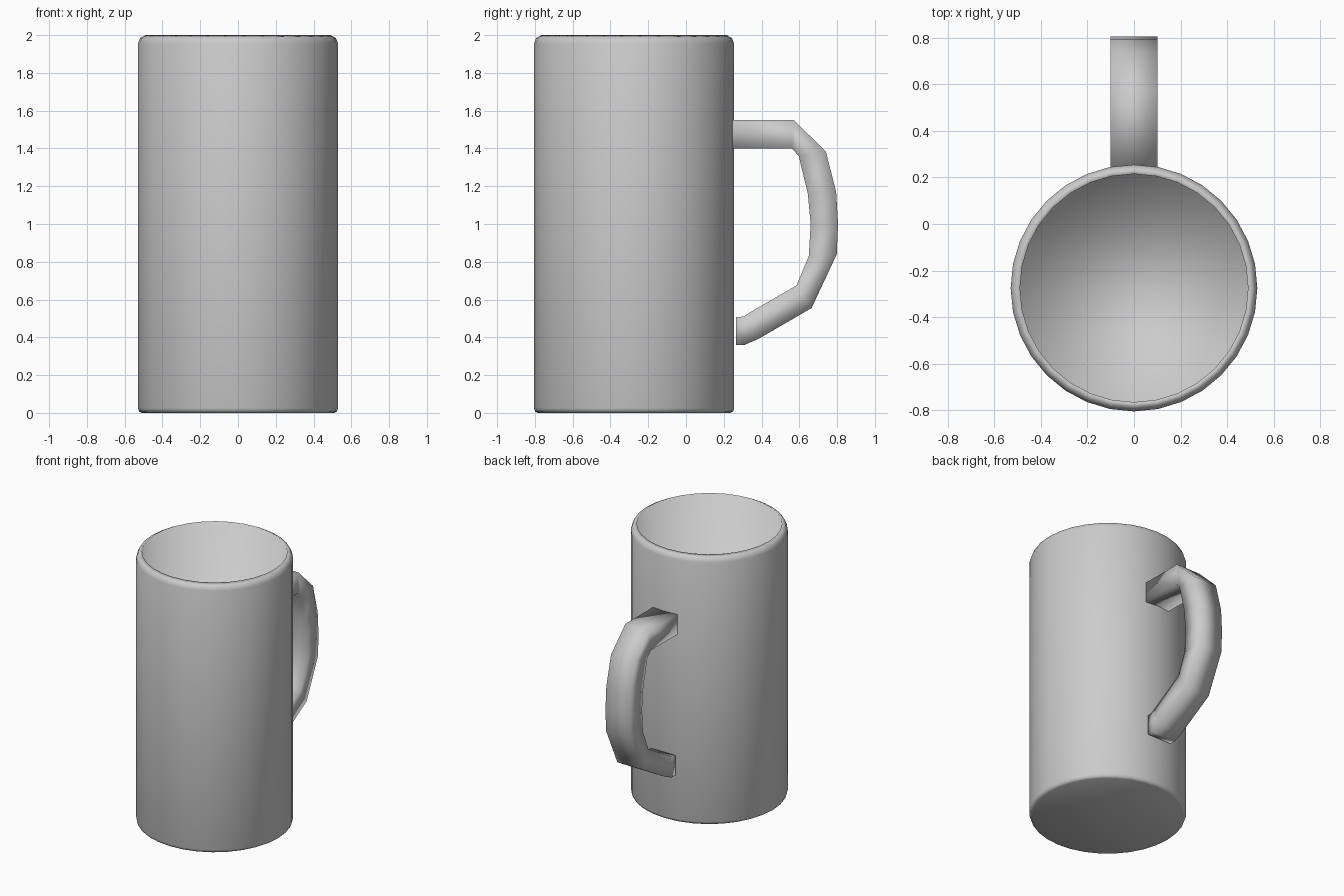
import bpy, bmesh
from math import sin, cos, tau

if "Cube" in bpy.data.objects:
    bpy.data.objects.remove(bpy.data.objects["Cube"])

CENTRE_Y = -0.275
SIDES = 32


def finish(name, bm):
    bmesh.ops.recalc_face_normals(bm, faces=bm.faces)
    for f in bm.faces:
        f.smooth = True
    mesh = bpy.data.meshes.new(name)
    bm.to_mesh(mesh)
    bm.free()
    obj = bpy.data.objects.new(name, mesh)
    bpy.context.collection.objects.link(obj)
    return obj


def loft(name, rings):
    """Skin a list of closed vertex rings and cap both ends."""
    bm = bmesh.new()
    loops = [[bm.verts.new(p) for p in ring] for ring in rings]
    for a, b in zip(loops, loops[1:]):
        n = len(a)
        for i in range(n):
            j = (i + 1) % n
            bm.faces.new((a[i], a[j], b[j], b[i]))
    bm.faces.new(loops[0][::-1])
    bm.faces.new(loops[-1])
    return finish(name, bm)


def circle(r, z):
    return [(r * sin(tau * i / SIDES), CENTRE_Y + r * cos(tau * i / SIDES), z)
            for i in range(SIDES)]


# Mug body: outer wall, rounded rim, inner wall and floor
profile = [(0.51, 0), (0.524, 0.008), (0.53, 0.025), (0.53, 1.955),
           (0.518, 1.985), (0.49, 2.0), (0.49, 0.04)]
loft("mug_body", [circle(r, z) for r, z in profile])

# Handle: rectangular section along a faceted curve, outer and inner (y, z)
outer = [(0.242, 1.55), (0.57, 1.55), (0.74, 1.385), (0.795, 1.17), (0.805, 1.0),
         (0.798, 0.84), (0.665, 0.555), (0.38, 0.39), (0.31, 0.36), (0.265, 0.36)]
inner = [(0.242, 1.40), (0.56, 1.40), (0.597, 1.36), (0.645, 1.16), (0.66, 1.0),
         (0.65, 0.83), (0.585, 0.675), (0.335, 0.53), (0.305, 0.51), (0.265, 0.507)]
W = 0.1
loft("handle", [[(-W, *o), (W, *o), (W, *i), (-W, *i)]
                for o, i in zip(outer, inner)])
